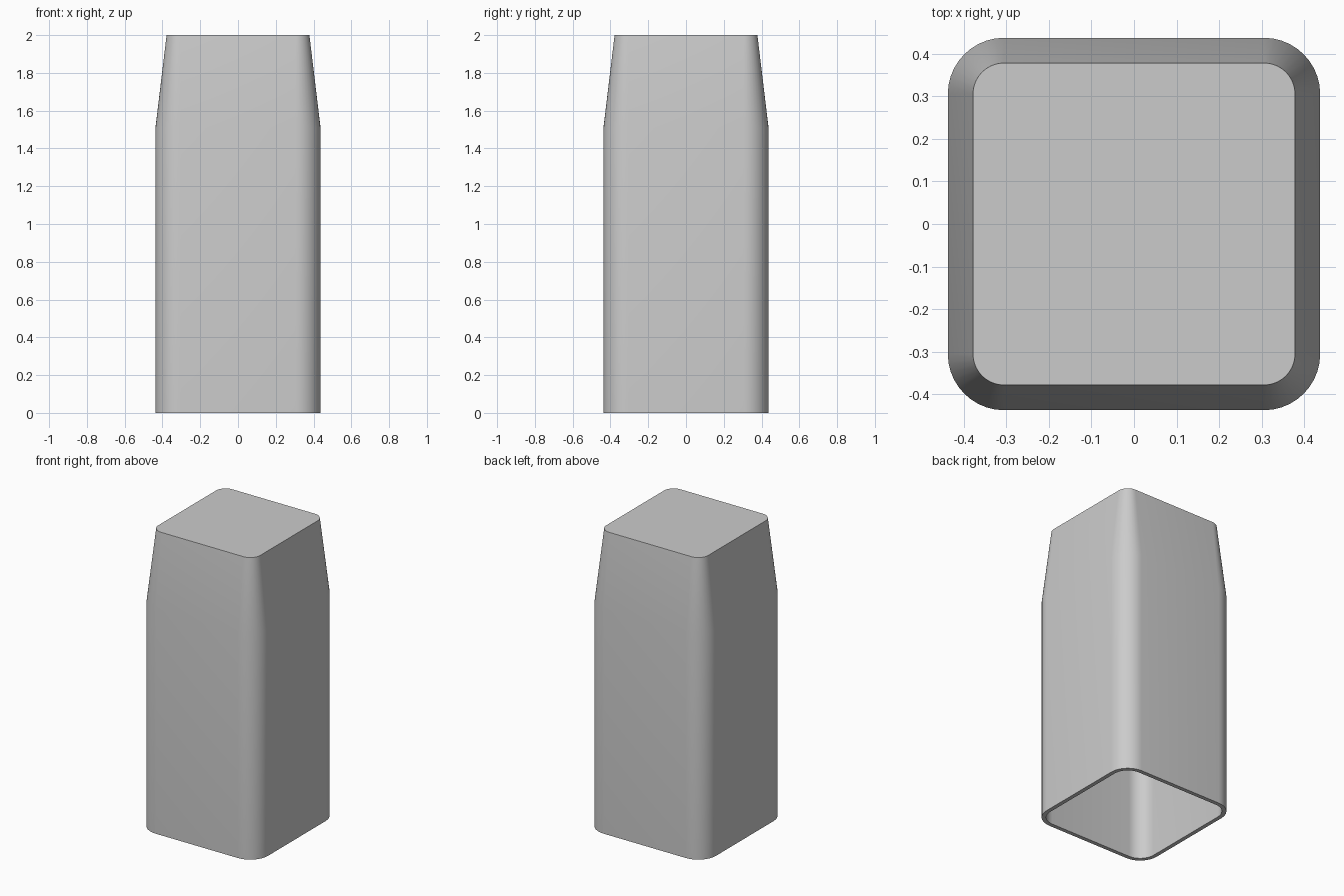
import bpy, bmesh
from math import sin, cos, pi, radians

cube = bpy.data.objects.get("Cube")
if cube:
    bpy.data.objects.remove(cube, do_unlink=True)

CORE = 0.305      # centre of every rounded corner
WALL = 0.027
STEPS = 10        # segments per corner


def material(name, rgb):
    mat = bpy.data.materials.new(name)
    mat.use_nodes = True
    colour = (*rgb, 1)
    mat.diffuse_color = colour
    mat.node_tree.nodes["Principled BSDF"].inputs["Base Color"].default_value = colour
    return mat


def ring(bm, radius, z):
    """Rounded square loop with the given corner radius."""
    verts = []
    for corner in range(4):
        mid = (corner + 0.5) * pi / 2
        sx = 1 if cos(mid) > 0 else -1
        sy = 1 if sin(mid) > 0 else -1
        for i in range(STEPS + 1):
            a = (corner + i / STEPS) * pi / 2
            verts.append(bm.verts.new((sx * CORE + radius * cos(a),
                                       sy * CORE + radius * sin(a), z)))
    return verts


def bridge(bm, a, b):
    for i in range(len(a)):
        j = (i + 1) % len(a)
        bm.faces.new((a[i], a[j], b[j], b[i]))


# Hollow cap: inner ceiling, inner walls, rim, outer walls, tapered shoulder, top
bm = bmesh.new()
profile = [(0.073 - WALL, 2 - WALL), (0.132 - WALL, 1.51), (0.132 - WALL, 0),
           (0.132, 0), (0.132, 1.51), (0.073, 2)]
rings = [ring(bm, r, z) for r, z in profile]
for lower, upper in zip(rings, rings[1:]):
    bridge(bm, lower, upper)
bm.faces.new(rings[0])
bm.faces.new(rings[-1])
bmesh.ops.recalc_face_normals(bm, faces=bm.faces[:])

mesh = bpy.data.meshes.new("hollow_cap")
bm.to_mesh(mesh)
bm.free()
cap = bpy.data.objects.new("hollow_cap", mesh)
bpy.context.collection.objects.link(cap)
mesh.materials.append(material("light grey", (0.6, 0.6, 0.6)))

# Smooth rounded corners, crisp top edge and rim
bpy.ops.object.select_all(action="DESELECT")
cap.select_set(True)
bpy.context.view_layer.objects.active = cap
bpy.ops.object.shade_smooth_by_angle(angle=radians(30))
